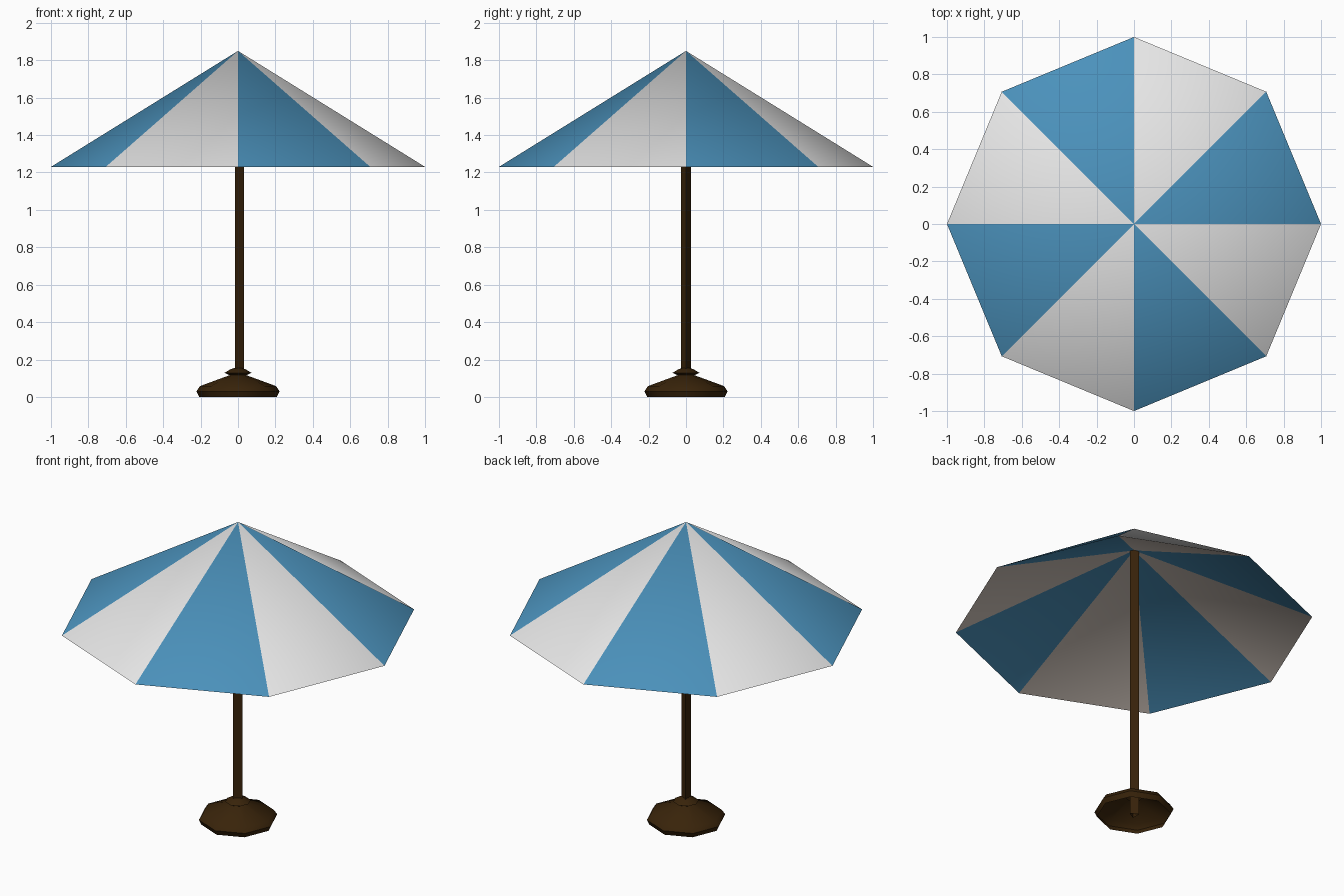
import bpy, bmesh, math

if "Cube" in bpy.data.objects:
    bpy.data.objects.remove(bpy.data.objects["Cube"])


def material(name, rgb):
    m = bpy.data.materials.new(name)
    m.diffuse_color = (*rgb, 1.0)
    m.use_nodes = True
    m.node_tree.nodes["Principled BSDF"].inputs["Base Color"].default_value = m.diffuse_color
    return m


BLUE = material("canopy blue", (0.07, 0.285, 0.50))
WHITE = material("canopy white", (0.80, 0.80, 0.80))
LINING = material("lining warm white", (0.66, 0.58, 0.52))
BROWN = material("dark wood", (0.04, 0.017, 0.003))


def lathe(name, profile, mats, sides=8, rule=lambda side: 0):
    """Turned part from (radius, z) points; radius 0 makes a tip. Upward profiles face outwards."""
    bm = bmesh.new()
    rings = []
    for r, z in profile:
        if r == 0:
            rings.append([bm.verts.new((0, 0, z))] * sides)
        else:
            angles = [2 * math.pi * i / sides for i in range(sides)]
            rings.append([bm.verts.new((r * math.cos(a), r * math.sin(a), z)) for a in angles])
    for low, high in zip(rings, rings[1:]):
        for i in range(sides):
            j = (i + 1) % sides
            face = bm.faces.new(list(dict.fromkeys((low[i], low[j], high[j], high[i]))))
            face.material_index = rule(i)
            face.smooth = True
    mesh = bpy.data.meshes.new(name)
    bm.to_mesh(mesh)
    bm.free()
    mesh.set_sharp_from_angle(angle=math.radians(50))
    for m in mats:
        mesh.materials.append(m)
    obj = bpy.data.objects.new(name, mesh)
    bpy.context.collection.objects.link(obj)
    return obj


def stripes(side):
    return side % 2


# Canopy: outer cone and a shallower lining, both with alternating panels
lathe("canopy", [(1.0, 1.23), (0, 1.85)], [BLUE, WHITE], rule=stripes)
lathe("canopy_lining", [(0, 1.71), (1.0, 1.23)], [BLUE, LINING], rule=stripes)

# Three-sided pole from the ground to the lining
lathe("pole", [(0.031, 0.0), (0.031, 1.71)], [BROWN], sides=3)

# Hollow foot with a small collar around the pole
lathe("foot", [(0.208, 0.0), (0.222, 0.03), (0.203, 0.058), (0.045, 0.116)], [BROWN])
lathe("collar", [(0.045, 0.116), (0.072, 0.129), (0.04, 0.148), (0.02, 0.155)], [BROWN])
